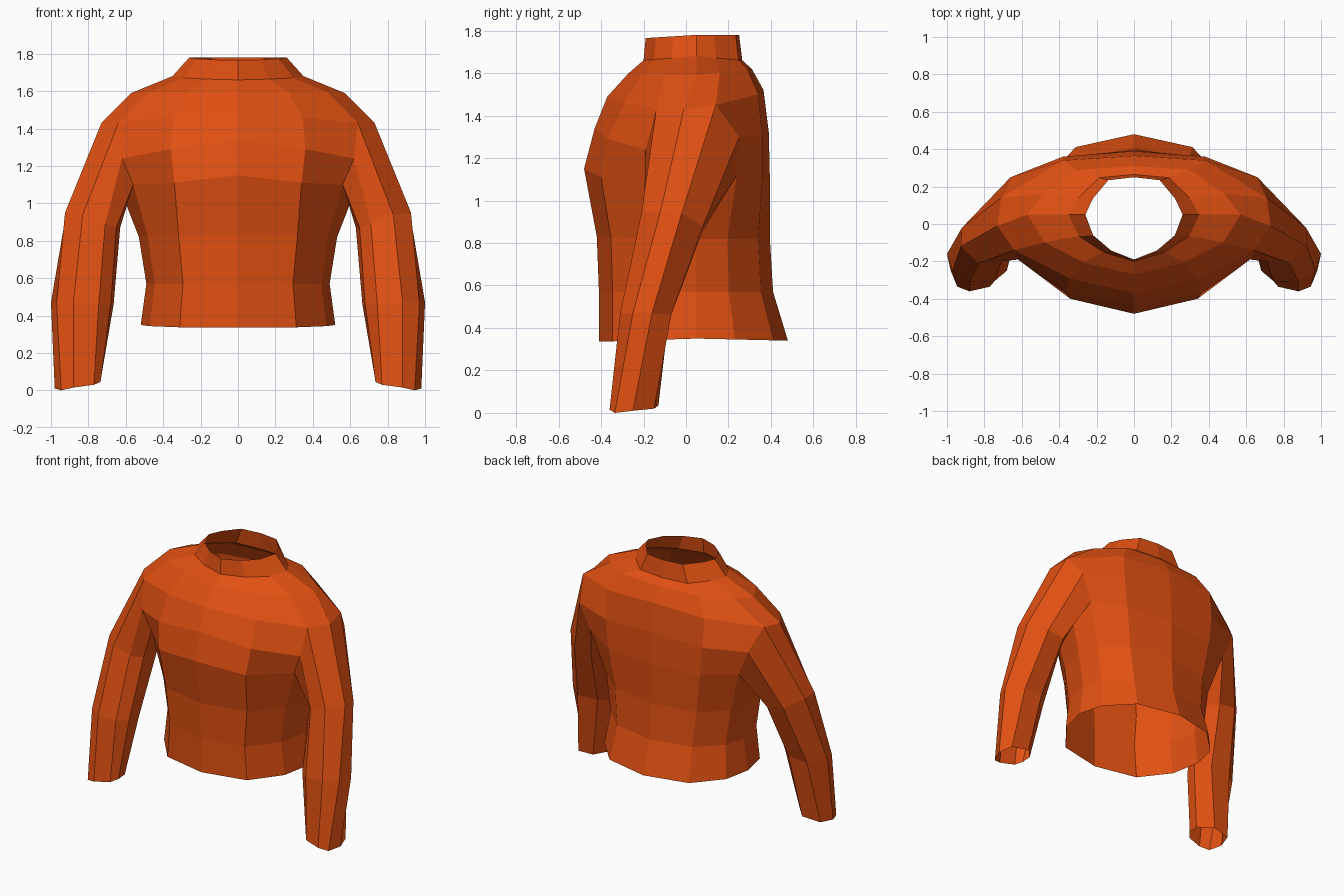
import bpy, bmesh

if "Cube" in bpy.data.objects:
    bpy.data.objects.remove(bpy.data.objects["Cube"])

bm = bmesh.new()


def ring(points):
    return [bm.verts.new(p) for p in points]


def section(unit, width, front, back, z_front, z_side, z_back):
    """Half ring from front centre round the side to back centre."""
    mid, pts = 0.05, []
    for u, v in unit:
        depth, z_end = (mid - front, z_front) if v < 0 else (back - mid, z_back)
        pts.append((u * width, mid + v * depth, z_side + (z_end - z_side) * abs(v)))
    return ring(pts)


def skin(low, high, skip=(), closed=False):
    n = len(low)
    for i in range(n if closed else n - 1):
        if i not in skip:
            j = (i + 1) % n
            bm.faces.new((low[i], low[j], high[j], high[i]))


BODY = [(0, -1), (.6, -.86), (.91, -.44), (1, 0), (.92, .42), (.6, .84), (0, 1)]
NECK = [(0, -1), (.47, -.8), (.84, -.46), (1, 0), (.85, .42), (.53, .92), (0, 1)]

# Lower torso: hem, waist, ribs
hem = section(BODY, .52, -.41, .48, .335, .35, .34)
waist = section(BODY, .49, -.41, .41, .57, .57, .57)
ribs = section(BODY, .53, -.42, .395, .83, .82, .82)

# Chest, armhole level and shoulder
chest = ring([(0, -.48, 1.15), (.34, -.40, 1.11), (.56, -.17, 1.10), (.60, .08, 1.0),
              (.58, .24, 1.12), (.36, .36, 1.10), (0, .395, 1.10)])
arm = ring([(0, -.43, 1.34), (.36, -.37, 1.29), (.62, -.19, 1.24), (.70, .05, 1.3),
            (.66, .25, 1.30), (.38, .36, 1.30), (0, .39, 1.32)])
shoulder = ring([(0, -.37, 1.49), (.345, -.29, 1.46), (.64, -.14, 1.43), (.73, -.01, 1.43),
                 (.71, .14, 1.45), (.38, .34, 1.50), (0, .365, 1.52)])

# Yoke and collar
yoke = section(NECK, .57, -.27, .31, 1.60, 1.59, 1.62)
collar_base = section(NECK, .35, -.20, .265, 1.66, 1.68, 1.66)
collar_top = section(NECK, .26, -.19, .25, 1.765, 1.78, 1.78)

levels = [hem, waist, ribs, chest, arm, shoulder, yoke, collar_base, collar_top]
for low, high in zip(levels, levels[1:]):
    skin(low, high, skip=(2, 3) if arm in (low, high) else ())

# Sleeve, running down from the armhole loop
armhole = [chest[3], chest[2], arm[2], shoulder[2], shoulder[3], shoulder[4], arm[4], chest[4]]
elbow = ring([(.63, -.01, .87), (.65, -.13, .87), (.71, -.20, .89), (.83, -.21, .94),
              (.925, -.12, .95), (.92, -.02, .94), (.82, .08, .88), (.69, .08, .86)])
forearm = ring([(.665, -.16, .46), (.68, -.25, .46), (.745, -.305, .46), (.88, -.31, .47),
                (.97, -.25, .47), (1.0, -.16, .47), (.90, -.07, .46), (.75, -.08, .46)])
cuff = ring([(.735, -.22, .05), (.735, -.29, .045), (.77, -.335, .03), (.88, -.36, .015),
             (.945, -.335, 0), (.98, -.25, .01), (.95, -.15, .02), (.82, -.13, .035)])
sleeve = [armhole, elbow, forearm, cuff]
for high, low in zip(sleeve, sleeve[1:]):
    skin(low, high, closed=True)

bm.verts.remove(arm[3])  # unused point inside the armhole

mesh = bpy.data.meshes.new("sweater")
bm.to_mesh(mesh)
bm.free()
sweater = bpy.data.objects.new("sweater", mesh)
bpy.context.collection.objects.link(sweater)

# Left half
mirror = sweater.modifiers.new("mirror", 'MIRROR')
mirror.use_clip = True

# Orange fabric
fabric = bpy.data.materials.new("orange_fabric")
fabric.diffuse_color = (.75, .08, .006, 1)
fabric.use_nodes = True
fabric.node_tree.nodes["Principled BSDF"].inputs["Base Color"].default_value = fabric.diffuse_color
mesh.materials.append(fabric)
